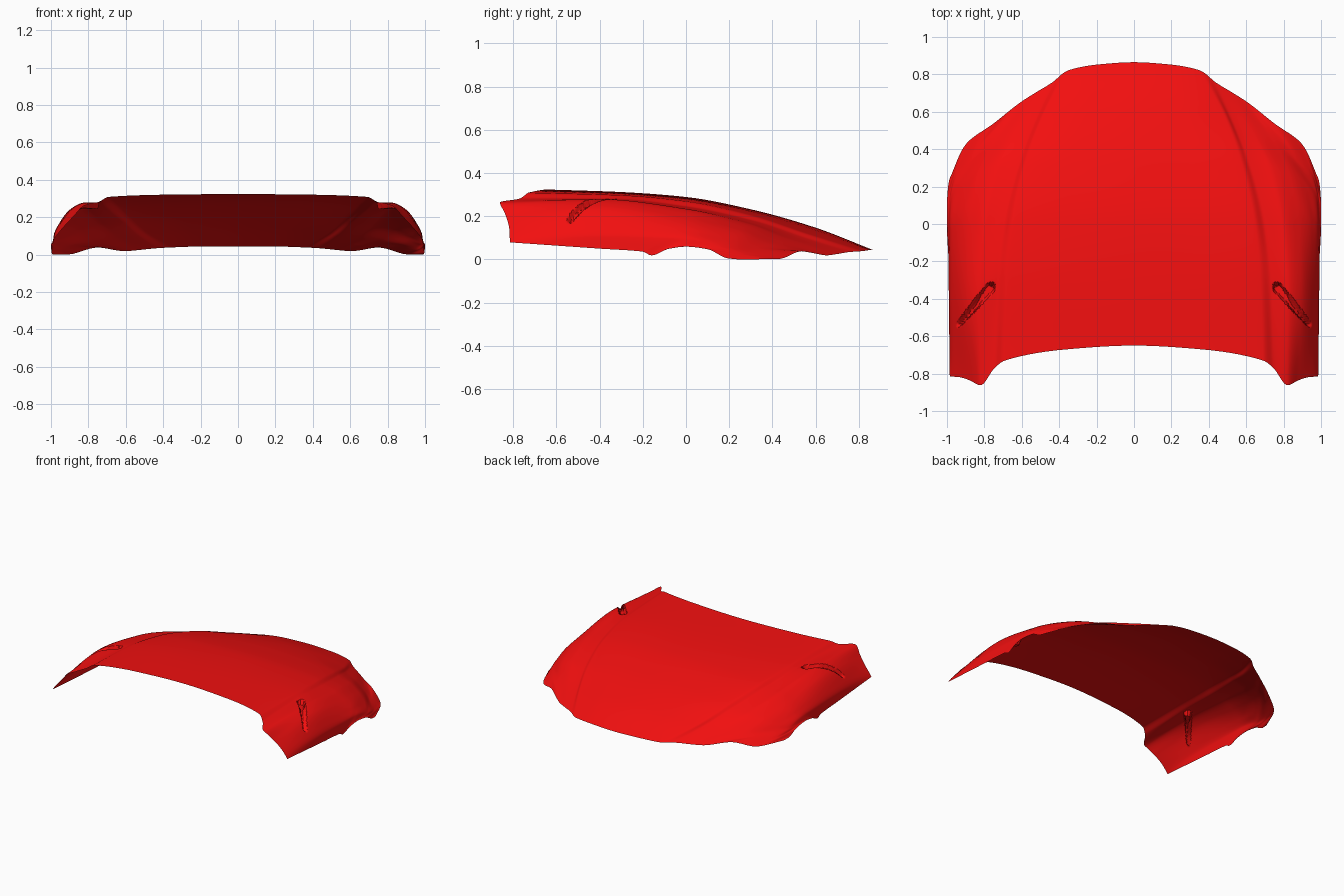
import bpy, bmesh, math
from mathutils import Vector

if "Cube" in bpy.data.objects:
    bpy.data.objects.remove(bpy.data.objects["Cube"])

# Lengthwise guide curves of the right half, front (-y) to nose (+y): x, y, z
CENTRE = [(0, -.65, .33), (0, -.3, .318), (0, 0, .295), (0, .3, .238), (0, .6, .153), (0, .865, .05)]
MID = [(.38, -.672, .327), (.37, -.3, .315), (.35, 0, .29), (.32, .3, .231), (.26, .6, .143), (.19, .853, .05)]
CREASE = [(.69, -.73, .315), (.675, -.3, .303), (.645, 0, .275), (.58, .3, .211), (.48, .58, .12), (.35, .822, .045)]
GROOVE = [(.745, -.77, .288), (.735, -.33, .285), (.70, 0, .25), (.62, .32, .182), (.53, .55, .105), (.44, .755, .04)]
CREST = [(.822, -.862, .268), (.82, -.4, .285), (.79, 0, .24), (.72, .3, .17), (.64, .49, .098), (.53, .70, .031)]
SHOULDER = [(.88, -.835, .21), (.895, -.4, .25), (.88, 0, .2), (.835, .25, .145), (.76, .42, .083), (.605, .652, .025)]
FLANK = [(.94, -.818, .145), (.955, -.4, .175), (.95, 0, .145), (.925, .2, .1), (.87, .34, .06), (.75, .538, .044)]
SIDE = [(.972, -.816, .105), (.985, -.4, .11), (.985, 0, .1), (.975, .17, .06), (.95, .28, .03), (.90, .425, .008)]
EDGE = [(.985, -.815, .085), (.99, -.4, .056), (.992, -.2, .042), (.993, -.16, .025), (.998, -.08, .055),
        (1, 0, .065), (1, .1, .053), (.995, .19, .012), (.987, .24, .006)]
GUIDES = [CENTRE, MID, CREASE, GROOVE, CREST, SHOULDER, FLANK, SIDE, EDGE]
ROWS, SUB = 160, 12


def tangents(ts, vs):
    """Overshoot-free slopes for a cubic through the points."""
    d = [(vs[i + 1] - vs[i]) / (ts[i + 1] - ts[i]) for i in range(len(ts) - 1)]
    m = [2 * a * b / (a + b) if a * b > 0 else 0 for a, b in zip(d, d[1:])]
    return [d[0]] + m + [d[-1]]


def cubic(ts, vs, m, t):
    i = 0
    while i < len(ts) - 2 and t > ts[i + 1]:
        i += 1
    h = ts[i + 1] - ts[i]
    s = (t - ts[i]) / h
    return ((2*s**3 - 3*s*s + 1) * vs[i] + (s**3 - 2*s*s + s) * h * m[i]
            + (3*s*s - 2*s**3) * vs[i + 1] + (s**3 - s*s) * h * m[i + 1])


def along(guide, t):
    """Point on a guide curve at fraction t of its length in y."""
    ys = [p[1] for p in guide]
    y = ys[0] + (ys[-1] - ys[0]) * t
    x, z = (cubic(ys, v, tangents(ys, v), y) for v in ([p[0] for p in guide], [p[2] for p in guide]))
    return Vector((x, y, z))


def across(t):
    """One full cross-section from left edge to right edge."""
    half = [along(g, t) for g in GUIDES]
    pts = [Vector((-p.x, p.y, p.z)) for p in half[:0:-1]] + half
    ts = [0]
    for a, b in zip(pts, pts[1:]):
        ts.append(ts[-1] + (b - a).length)
    axes = [[p[k] for p in pts] for k in range(3)]
    slopes = [tangents(ts, v) for v in axes]
    row = []
    for i in range(len(ts) - 1):
        for j in range(SUB + (i == len(ts) - 2)):
            u = ts[i] + (ts[i + 1] - ts[i]) * j / SUB
            row.append(Vector([cubic(ts, v, m, u) for v, m in zip(axes, slopes)]))
    return row


# Side recess: a tapered capsule pressed into each fender
SLOT_A, SLOT_B = Vector((.768, -.342)), Vector((.938, -.535))


def recess(p):
    q, ab = Vector((abs(p.x), p.y)), SLOT_B - SLOT_A
    s = max(0, min(1, (q - SLOT_A).dot(ab) / ab.length_squared))
    d = (q - SLOT_A - ab * s).length
    f = max(0, min(1, (.028 - .014 * s - d) / .010))
    return .035 * f * f * (3 - 2 * f) * (1 - .4 * s)


# Hood panel
bm = bmesh.new()
grid = [[bm.verts.new(p) for p in across(r / ROWS)] for r in range(ROWS + 1)]
for a, b in zip(grid, grid[1:]):
    for i in range(len(a) - 1):
        bm.faces.new((a[i], a[i + 1], b[i + 1], b[i]))
bm.normal_update()
moves = [(v, v.normal * recess(v.co)) for v in bm.verts]
for v, off in moves:
    v.co -= off
zmin = min(v.co.z for v in bm.verts)
for v in bm.verts:
    v.co.z -= zmin

mesh = bpy.data.meshes.new("hood_panel")
bm.to_mesh(mesh)
bm.free()
hood = bpy.data.objects.new("hood_panel", mesh)
bpy.context.collection.objects.link(hood)
red = bpy.data.materials.new("red_paint")
red.diffuse_color = (.9, .005, .005, 1)
red.use_nodes = True
red.node_tree.nodes["Principled BSDF"].inputs["Base Color"].default_value = red.diffuse_color
mesh.materials.append(red)
bpy.context.view_layer.objects.active = hood
hood.select_set(True)
bpy.ops.object.shade_smooth_by_angle(angle=math.radians(35))
